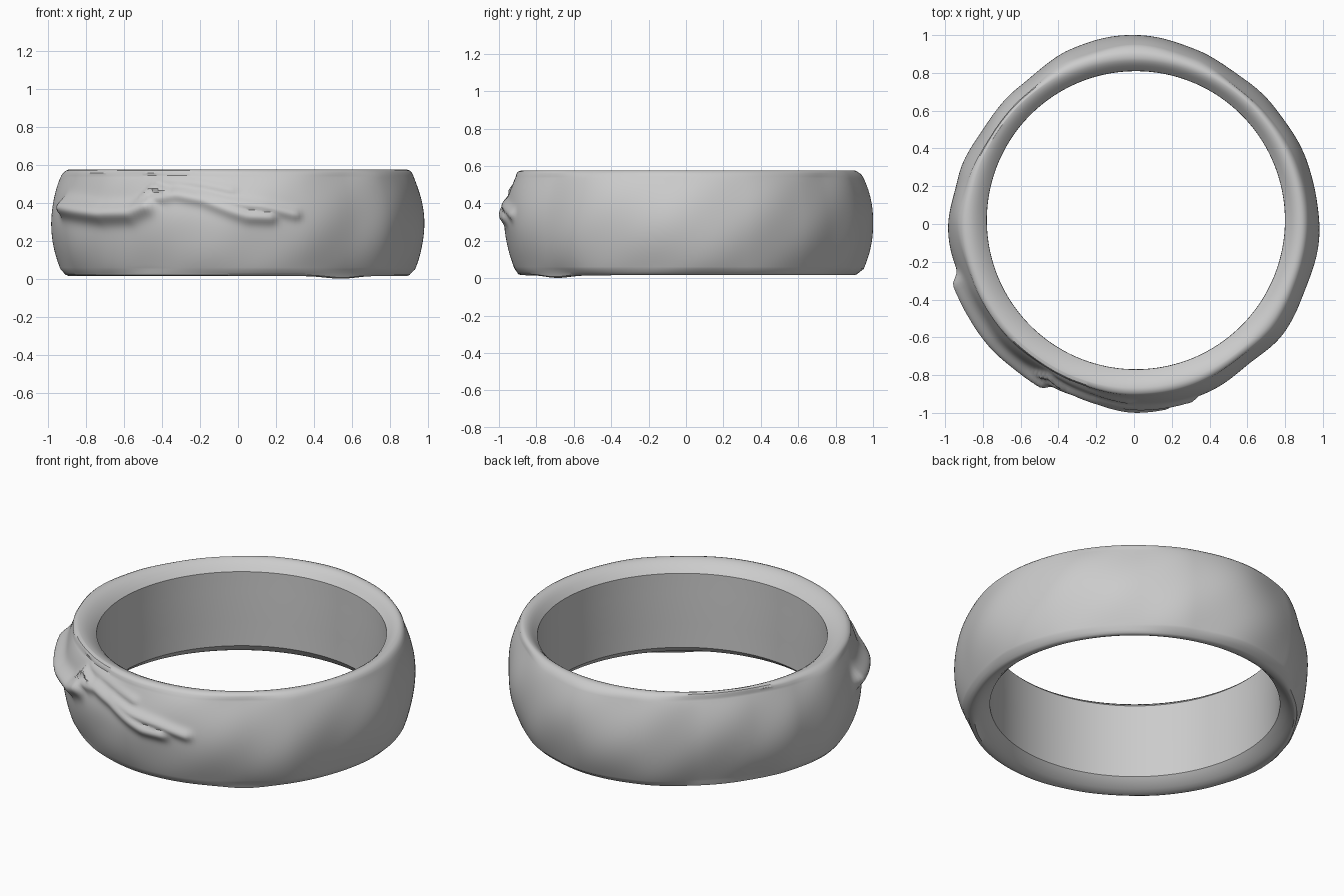
import bpy, bmesh, math

if "Cube" in bpy.data.objects:
    bpy.data.objects.remove(bpy.data.objects["Cube"])

N = 300      # steps around the ring
M = 44       # steps up the outer wall

# widest radius of the hand-worked outer wall, by angle in degrees
OUTER = [(0, .98), (20, .975), (40, .965), (52, .962), (70, .982), (90, 1.0), (110, .985),
         (130, .947), (148, .942), (165, .965), (180, .985), (200, .962), (218, .955),
         (235, .945), (250, .95), (270, .965), (290, .97), (308, .958), (324, .982),
         (340, .972), (360, .98)]
# relief ridges on the front: (angle, z) paths with height and width
RIDGES = [([(199, .38), (212, .36), (222, .345), (234, .35), (240, .39)], .055, .05),
          ([(236, .40), (241, .49), (246, .46)], .03, .022),
          ([(240, .42), (250, .45), (259, .42), (268, .36), (273, .33), (280, .325)], .028, .035),
          ([(258, .44), (268, .40), (278, .38), (288, .34)], .022, .03),
          ([(243, .53), (256, .51), (268, .47)], .012, .025)]


def wall_radius(deg):
    for (a, ra), (b, rb) in zip(OUTER, OUTER[1:]):
        if a <= deg <= b:
            t = (deg - a) / (b - a)
            return ra + (rb - ra) * t * t * (3 - 2 * t)


def path_distance(x, z, path):
    best = 9
    for (a, za), (b, zb) in zip(path, path[1:]):
        ax, bx = math.radians(a), math.radians(b)
        dx, dz = bx - ax, zb - za
        t = max(0, min(1, ((x - ax) * dx + (z - za) * dz) / (dx * dx + dz * dz)))
        best = min(best, math.hypot(x - ax - t * dx, z - za - t * dz))
    return best


def relief(a, z):
    h = 0
    if 3.3 < a < 5.3:
        for path, height, width in RIDGES:
            h = max(h, height * math.exp(-(path_distance(a, z, path) / width) ** 2))
        # soft swelling behind the ridges
        h += .012 * math.exp(-((a - 4.6) / .35) ** 2 - ((z - .36) / .12) ** 2)
    # gentle hammered unevenness
    h += .003 * math.sin(7 * a + 9 * z) + .002 * math.sin(13 * a - 14 * z + 1)
    return h


def section(a):
    """Closed cross-section (radius, z) at angle a."""
    deg = math.degrees(a)
    lump = wall_radius(deg) - .975
    low = .016 - .014 * math.exp(-((deg - 308) / 9) ** 2)
    pts = [(.79, .075), (.79, .22), (.789, .30), (.79, .40), (.79, .52),
           (.805, .536), (.822, .551), (.838, .563), (.855, .572), (.872, .577)]
    rim = .5 * lump
    pts += [(.888 + rim, .577), (.902 + rim, .571), (.913 + .7 * lump, .56)]
    for i in range(M + 1):
        z = .545 - .495 * i / M
        u = (z - .29) / .27
        fade = max(0, 1 - u ** 8)
        pts.append((.975 + lump - .062 * u * u + fade * relief(a, z), z))
    pts += [(.912 + .7 * lump, .034), (.902 + rim, low + .006), (.888 + rim, low),
            (.872, low), (.855, .021), (.838, .03), (.822, .043), (.805, .058)]
    return pts


# ring band
bm = bmesh.new()
rings = []
for i in range(N):
    a = 2 * math.pi * i / N
    ring = []
    for r, z in section(a):
        k = max(0, min(1, (.90 - r) / .1))   # bore sits slightly off centre
        ring.append(bm.verts.new((r * math.cos(a) + .01 * k, r * math.sin(a) + .02 * k, z)))
    rings.append(ring)
for i in range(N):
    p, q = rings[i], rings[(i + 1) % N]
    for j in range(len(p)):
        k = (j + 1) % len(p)
        bm.faces.new((p[j], p[k], q[k], q[j]))
bmesh.ops.recalc_face_normals(bm, faces=bm.faces[:])
mesh = bpy.data.meshes.new("ring_band")
bm.to_mesh(mesh)
bm.free()
band = bpy.data.objects.new("ring_band", mesh)
bpy.context.collection.objects.link(band)

# plain grey metal
grey = bpy.data.materials.new("plain grey")
grey.diffuse_color = (.6, .6, .6, 1)
grey.use_nodes = True
grey.node_tree.nodes["Principled BSDF"].inputs["Base Color"].default_value = grey.diffuse_color
mesh.materials.append(grey)

bpy.context.view_layer.objects.active = band
band.select_set(True)
bpy.ops.object.shade_smooth_by_angle(angle=math.radians(35))
